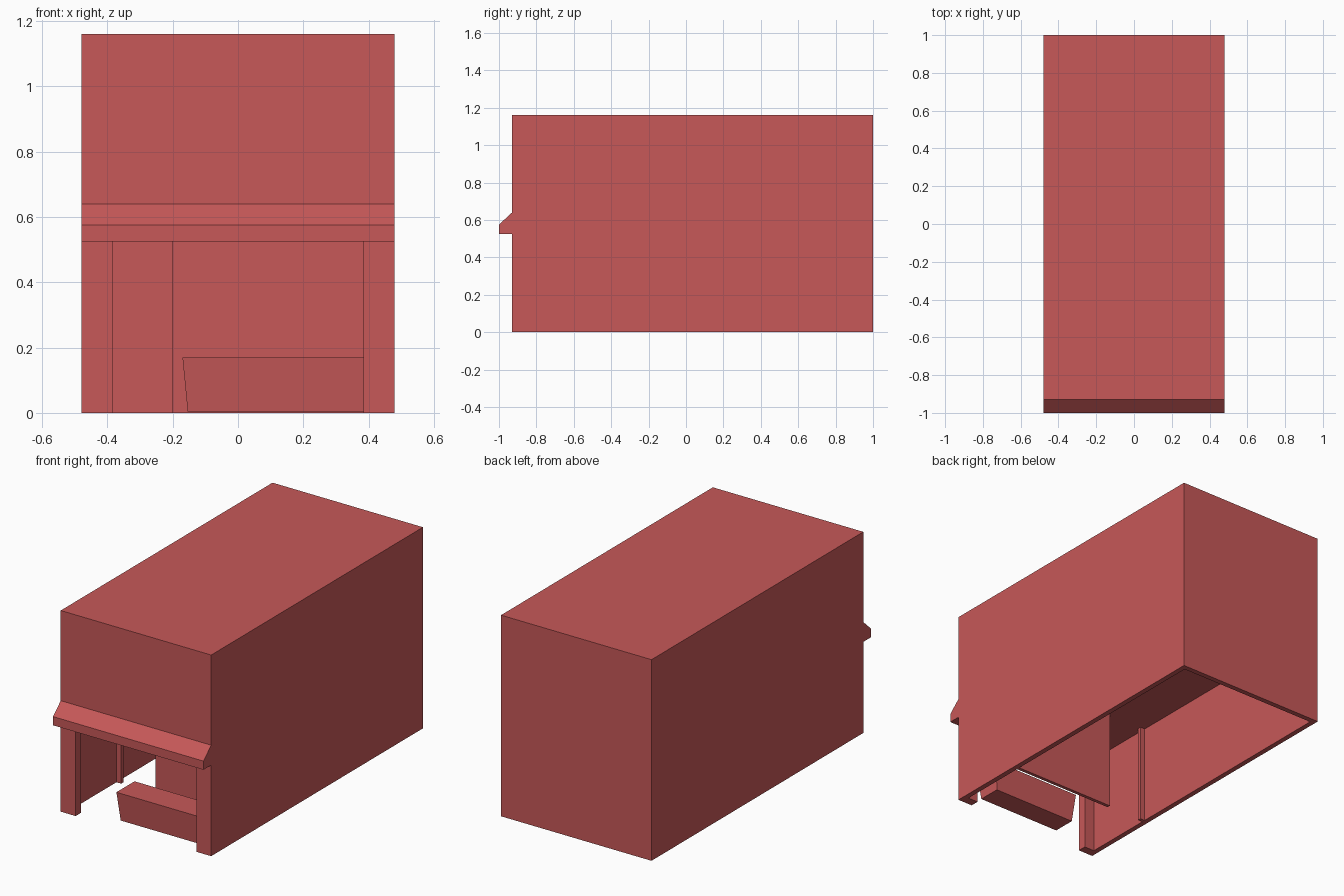
import bpy, bmesh

cube = bpy.data.objects.get("Cube")
if cube:
    bpy.data.objects.remove(cube, do_unlink=True)

# Single brick red colour
red = bpy.data.materials.new("brick_red")
red.use_nodes = True
colour = (0.57, 0.098, 0.098, 1)
red.diffuse_color = colour
red.node_tree.nodes["Principled BSDF"].inputs["Base Color"].default_value = colour


def add_object(name, bm):
    bmesh.ops.recalc_face_normals(bm, faces=bm.faces)
    mesh = bpy.data.meshes.new(name)
    bm.to_mesh(mesh)
    bm.free()
    mesh.materials.append(red)
    obj = bpy.data.objects.new(name, mesh)
    bpy.context.collection.objects.link(obj)
    return obj


def box(name, x, y, z, inset=0):
    """Box from (min, max) ranges; inset pulls the bottom corners inward."""
    bm = bmesh.new()
    bmesh.ops.create_cube(bm, size=1)
    for v in bm.verts:
        low = v.co.z < 0
        for axis, (start, end) in enumerate((x, y, z)):
            positive = v.co[axis] > 0
            v.co[axis] = end if positive else start
            if low and axis < 2:
                v.co[axis] += -inset if positive else inset
    return add_object(name, bm)


def cut(target, cutter):
    mod = target.modifiers.new("cut", "BOOLEAN")
    mod.operation = "DIFFERENCE"
    mod.solver = "EXACT"
    mod.object = cutter
    bpy.context.view_layer.objects.active = target
    bpy.ops.object.modifier_apply(modifier=mod.name)
    bpy.data.objects.remove(cutter, do_unlink=True)


half_width, front, back, height = 0.48, -0.93, 1.0, 1.16
wall, pillar_depth, ceiling = 0.03, 0.05, 0.58
inner = half_width - wall

# Building shell: open-bottomed shop room and wide front opening
shell = box("building_shell", (-half_width, half_width), (front, back), (0, height))
cut(shell, box("room_cutter", (-inner, inner),
               (front + pillar_depth, back - wall), (-0.1, ceiling)))
cut(shell, box("opening_cutter", (-0.385, 0.385),
               (front - 0.1, front + 0.1), (-0.1, 0.525)))

# Sloped ledge across the front
bm = bmesh.new()
profile = [(front, 0.525), (-1, 0.525), (-1, 0.575), (front, 0.64)]
face = bm.faces.new([bm.verts.new((-half_width, y, z)) for y, z in profile])
ext = bmesh.ops.extrude_face_region(bm, geom=[face])
bmesh.ops.translate(bm, vec=(2 * half_width, 0, 0),
                    verts=[g for g in ext["geom"] if isinstance(g, bmesh.types.BMVert)])
add_object("front_ledge", bm)

# Interior partition with a doorway beside a short jamb
partition_y = (-0.465, -0.445)
box("partition_wall", (-0.2, inner), partition_y, (0, ceiling))
box("door_jamb", (-inner, -0.42), partition_y, (0, ceiling))

# Tapered shop counter
box("counter", (-0.17, 0.4), (-0.865, -0.7), (0.005, 0.17), inset=0.016)
